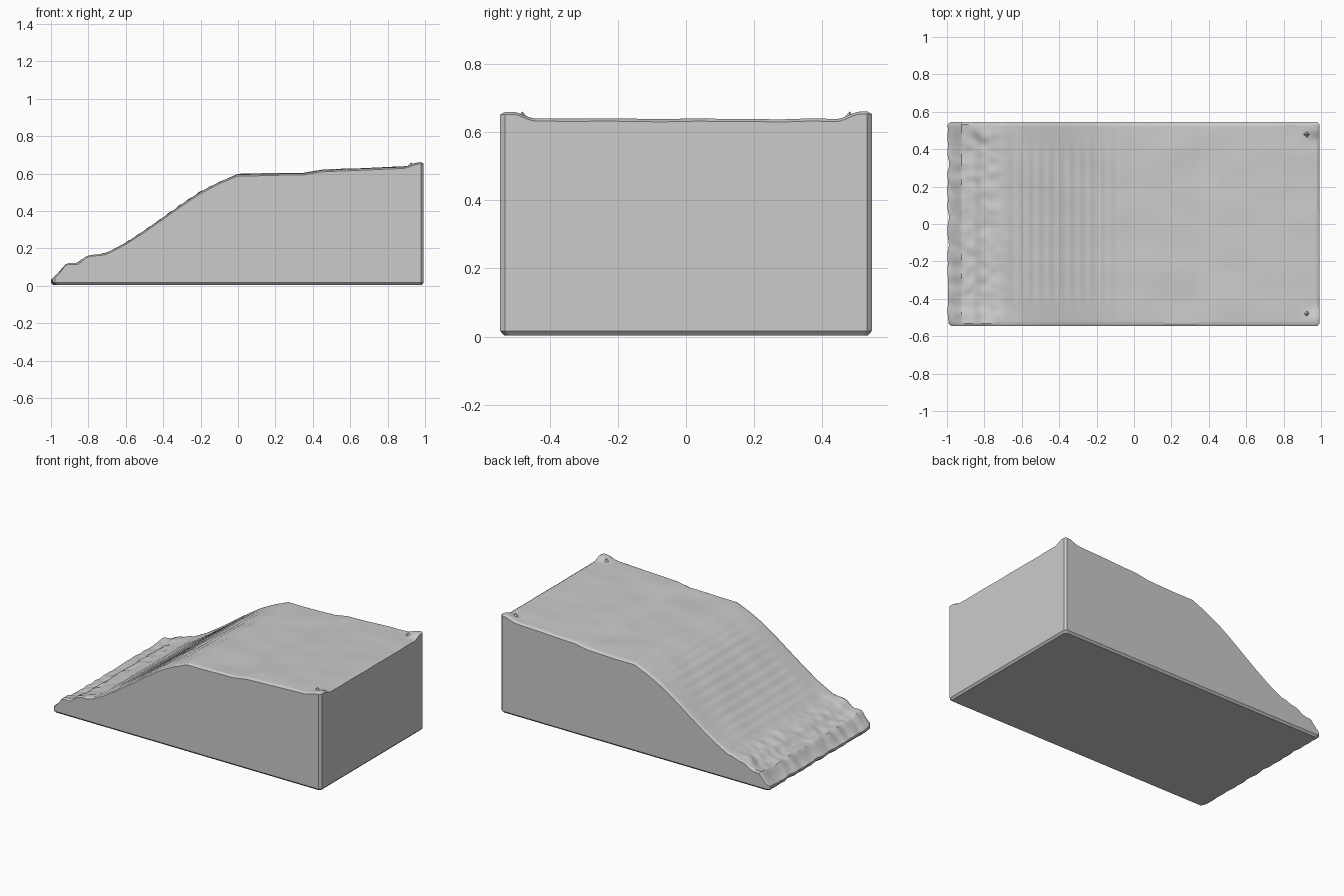
import bpy
import bmesh
import math
from mathutils import Vector, noise

if "Cube" in bpy.data.objects:
    bpy.data.objects.remove(bpy.data.objects["Cube"])

# One plain grey for everything
grey = bpy.data.materials.new("plain_grey")
grey.use_nodes = True
colour = (0.6, 0.6, 0.6, 1)
grey.diffuse_color = colour
grey.node_tree.nodes["Principled BSDF"].inputs["Base Color"].default_value = colour

HALF_X, HALF_Y, BEVEL = 0.993, 0.545, 0.014

# Side profile of the slope and plateau (x, z)
PROFILE = [(-1, 0.045), (-0.97, 0.065), (-0.92, 0.12), (-0.86, 0.125),
           (-0.81, 0.16), (-0.7, 0.182), (-0.6, 0.235), (-0.5, 0.3),
           (-0.4, 0.37), (-0.3, 0.442), (-0.2, 0.508), (-0.1, 0.56),
           (0, 0.602), (0.35, 0.606), (0.45, 0.624), (0.9, 0.643), (1, 0.645)]


def ramp(value, low, high):
    t = min(1, max(0, (value - low) / (high - low)))
    return t * t * (3 - 2 * t)


def profile_height(x):
    for (x0, z0), (x1, z1) in zip(PROFILE, PROFILE[1:]):
        if x <= x1:
            return z0 + (z1 - z0) * (x - x0) / (x1 - x0)
    return PROFILE[-1][1]


def ground_height(x, y):
    side = abs(y)
    z = profile_height(x) - 0.006
    toe = 1 - ramp(x, -0.82, -0.6)
    slope = ramp(x, -0.75, -0.6) * (1 - ramp(x, -0.2, 0))
    # Lumpy toe, fine terraces on the slope, gentle swells on the plateau
    z += toe * (0.009 * noise.noise(Vector((x * 16, y * 20, 0)))
                - 0.012 * (1 - ramp(side, 0.42, 0.5)))
    z += slope * 0.003 * math.sin(x * 2 * math.pi / 0.055) * (1 - ramp(side, 0.3, 0.5))
    z += 0.005 * noise.noise(Vector((x * 4, y * 6, 3)))
    # Raised corners at the tall end
    z += 0.021 * ramp(side, 0.44, 0.51) * ramp(x, 0.88, 0.97)
    return z


def finish(bm, name, angle=None):
    bmesh.ops.recalc_face_normals(bm, faces=bm.faces)
    mesh = bpy.data.meshes.new(name)
    bm.to_mesh(mesh)
    bm.free()
    obj = bpy.data.objects.new(name, mesh)
    mesh.materials.append(grey)
    bpy.context.collection.objects.link(obj)
    if angle:
        bpy.ops.object.select_all(action='DESELECT')
        bpy.context.view_layer.objects.active = obj
        obj.select_set(True)
        bpy.ops.object.shade_smooth_by_angle(angle=math.radians(angle))
    return obj


# Terrain top surface
bm = bmesh.new()
COLS, ROWS = 142, 78
bmesh.ops.create_grid(bm, x_segments=COLS, y_segments=ROWS, size=1)
for v in bm.verts:
    u, w = v.co.x, v.co.y
    x, y = u * HALF_X, w * HALF_Y
    end, side = abs(u) > 0.999, abs(w) > 0.999
    z = ground_height(x, y)
    if end or side:
        z -= 0.008
    if end and side:
        x -= math.copysign(BEVEL / 2, x)
        y -= math.copysign(BEVEL / 2, y)
    elif end and abs(y) > HALF_Y - BEVEL * 1.5:
        y = math.copysign(HALF_Y - BEVEL, y)
    elif side and abs(x) > HALF_X - BEVEL * 1.5:
        x = math.copysign(HALF_X - BEVEL, x)
    # Ragged low edge
    if u < -0.999:
        x += 0.012 * noise.noise(Vector((y * 14, 5, 0))) - 0.002
    v.co = (x, y, max(z, 0.03))

# Straight walls, bottom chamfer and closed underside
rim = [e for e in bm.edges if e.is_boundary]
for level, inset in ((0.016, 0), (0.003, 0.012)):
    result = bmesh.ops.extrude_edge_only(bm, edges=rim)["geom"]
    for v in (g for g in result if isinstance(g, bmesh.types.BMVert)):
        v.co.z = level
        v.co.x *= 1 - inset / HALF_X
        v.co.y *= 1 - inset / HALF_Y
    rim = [g for g in result if isinstance(g, bmesh.types.BMEdge) and g.is_boundary]
bmesh.ops.contextual_create(bm, geom=rim)
finish(bm, "sloped_terrain_block", 30)

# Small four-sided studs at the tall end
for label, side in (("left", 1), ("right", -1)):
    bm = bmesh.new()
    bmesh.ops.create_cone(bm, cap_ends=True, segments=4, radius1=0.028,
                          radius2=0, depth=0.035)
    bmesh.ops.translate(bm, verts=bm.verts, vec=(0.925, side * 0.48, 0.643))
    finish(bm, "corner_stud_" + ("back" if side > 0 else "front"))
